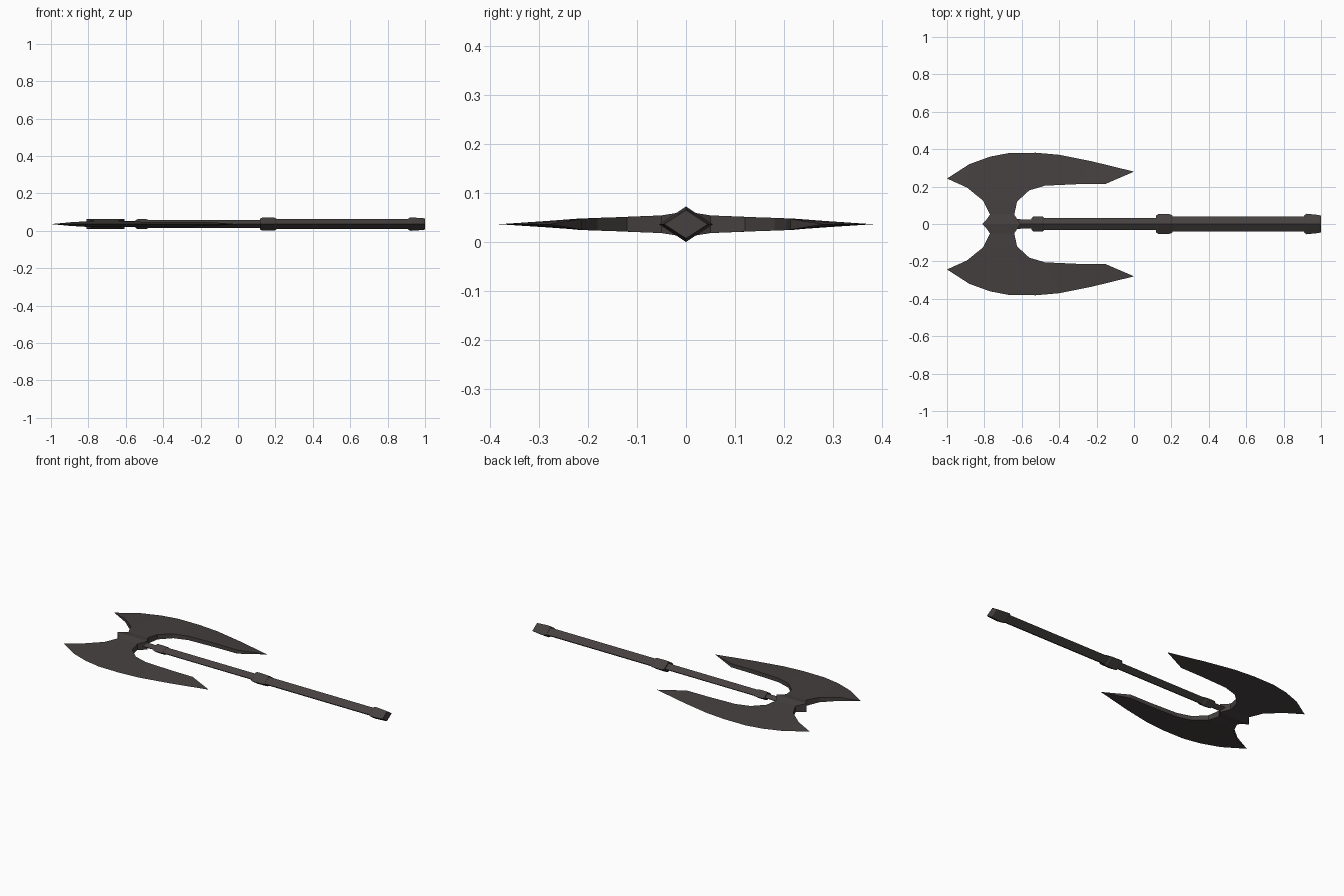
import bpy, bmesh

if "Cube" in bpy.data.objects:
    bpy.data.objects.remove(bpy.data.objects["Cube"])

ZC = 0.036      # height of the weapon's mid plane
FLAT = 0.655    # handle depth relative to its width

mat = bpy.data.materials.new("dark iron")
mat.diffuse_color = (0.062, 0.052, 0.052, 1)
mat.use_nodes = True
mat.node_tree.nodes["Principled BSDF"].inputs["Base Color"].default_value = mat.diffuse_color


def finish(name, bm):
    bmesh.ops.recalc_face_normals(bm, faces=bm.faces)
    me = bpy.data.meshes.new(name)
    bm.to_mesh(me)
    bm.free()
    me.materials.append(mat)
    ob = bpy.data.objects.new(name, me)
    bpy.context.collection.objects.link(ob)
    return ob


def diamond_bar(name, profile):
    """Loft diamond sections along x; profile = (x, half width)."""
    bm = bmesh.new()
    rings = [[bm.verts.new((x, y * r, ZC + z * r * FLAT))
              for y, z in ((1, 0), (0, 1), (-1, 0), (0, -1))] for x, r in profile]
    for a, b in zip(rings, rings[1:]):
        for i in range(4):
            j = (i + 1) % 4
            bm.faces.new((a[i], a[j], b[j], b[i]))
    bm.faces.new(rings[0])
    bm.faces.new(rings[-1])
    return finish(name, bm)


def lens_plate(name, pts, faces, rim, side=1):
    """Plate with mirrored top and bottom; points of height 0 form a sharp edge."""
    bm = bmesh.new()
    top = [bm.verts.new((x, y * side, ZC + h)) for x, y, h in pts]
    low = [t if p[2] == 0 else bm.verts.new((p[0], p[1] * side, ZC - p[2]))
           for t, p in zip(top, pts)]
    for f in faces:
        bm.faces.new([top[i] for i in f])
        bm.faces.new([low[i] for i in reversed(f)])
    for a, b in zip(rim, rim[1:]):
        loop = list(dict.fromkeys((top[a], top[b], low[b], low[a])))
        if len(loop) > 2:
            bm.faces.new(loop)
    return finish(name, bm)


# Handle parts
diamond_bar("neck", [(-0.64, 0.026), (-0.53, 0.024)])
diamond_bar("upper_collar", [(-0.547, 0.032), (-0.537, 0.041), (-0.49, 0.041), (-0.48, 0.034)])
diamond_bar("shaft", [(-0.49, 0.033), (0.14, 0.033)])
diamond_bar("middle_collar", [(0.117, 0.043), (0.13, 0.054), (0.195, 0.052), (0.207, 0.043)])
diamond_bar("grip", [(0.19, 0.041), (0.92, 0.041)])
diamond_bar("pommel", [(0.908, 0.043), (0.922, 0.055), (0.99, 0.048), (1.0, 0.044)])

# Twin blades: sharp outer edge (0-7), thick inner edge (8-15)
blade = [(-1, .243, 0), (-.88, .32, 0), (-.77, .36, 0), (-.665, .38, 0),
         (-.525, .381, 0), (-.4, .37, 0), (-.225, .335, 0), (0, .28, 0),
         (-.893, .195, .010), (-.807, .125, .015), (-.77, .05, .018),
         (-.64, .05, .018), (-.625, .12, .015), (-.56, .18, .013),
         (-.476, .205, .012), (-.3, .213, .012), (-.155, .213, .011)]
panels = [(0, 8, 1), (1, 8, 9, 2), (2, 9, 12, 3), (9, 10, 11, 12), (3, 12, 13, 4),
          (4, 13, 14, 5), (5, 14, 15, 6), (6, 15, 16), (6, 16, 7)]
rim = [0, 8, 9, 10, 11, 12, 13, 14, 15, 16, 7]
for side, name in ((1, "left_blade"), (-1, "right_blade")):
    lens_plate(name, blade, panels, rim, side)

# Ridged hub joining the blades
hub = [(-.81, 0, .026), (-.79, .022, .022), (-.77, .05, .018), (-.64, .05, .018),
       (-.607, 0, .026), (-.64, -.05, .018), (-.77, -.05, .018), (-.79, -.022, .022)]
lens_plate("hub", hub, [(0, 1, 2, 3, 4), (0, 4, 5, 6, 7)], [0, 1, 2, 3, 4, 5, 6, 7, 0])
